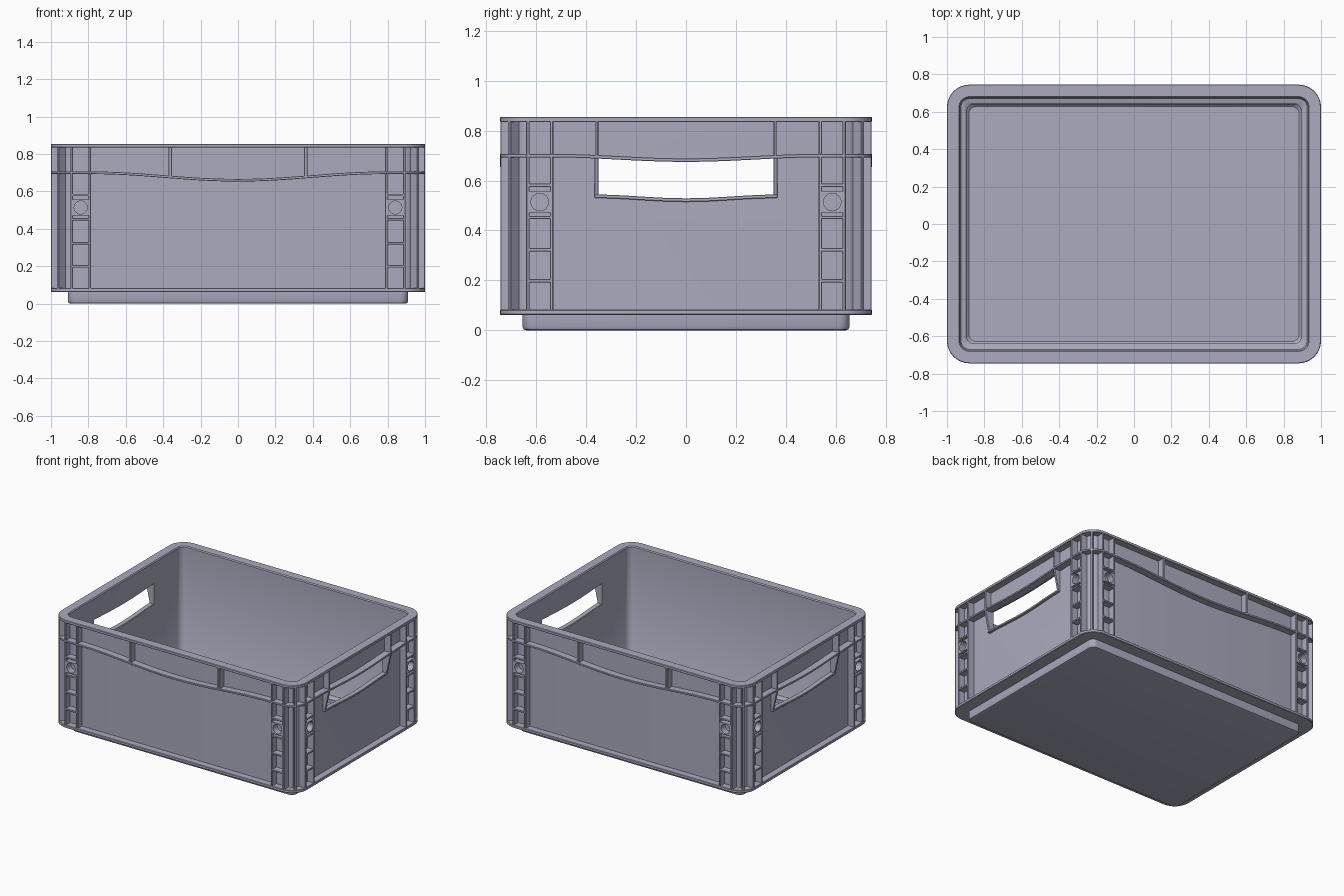
import bpy, bmesh, math

cube = bpy.data.objects.get("Cube")
if cube:
    bpy.data.objects.remove(cube, do_unlink=True)

HX, HY, TOP = 1.0, 0.745, 0.855      # half length, half width, height
BACK = 0.058                         # depth at which ribs are buried in the wall
FACE = 0.001                         # depth of the rib faces

mat = bpy.data.materials.new("grey_lilac_plastic")
mat.use_nodes = True
COLOR = (0.405, 0.405, 0.52, 1)
mat.diffuse_color = COLOR
bsdf = next(n for n in mat.node_tree.nodes if n.type == 'BSDF_PRINCIPLED')
bsdf.inputs["Base Color"].default_value = COLOR
bsdf.inputs["Roughness"].default_value = 0.6


def finish(name, bm, bevel=0):
    """Turn a bmesh into a shaded object."""
    bmesh.ops.recalc_face_normals(bm, faces=bm.faces)
    me = bpy.data.meshes.new(name)
    bm.to_mesh(me)
    bm.free()
    ob = bpy.data.objects.new(name, me)
    bpy.context.collection.objects.link(ob)
    me.materials.append(mat)
    if bevel:
        mod = ob.modifiers.new("soft_edges", 'BEVEL')
        mod.width, mod.segments, mod.limit_method = bevel, 1, 'ANGLE'
    return ob


def smooth(ob):
    bpy.ops.object.select_all(action='DESELECT')
    ob.select_set(True)
    bpy.context.view_layer.objects.active = ob
    bpy.ops.object.shade_smooth_by_angle(angle=math.radians(30))


def outline(d, straight=1, n=8):
    """Rounded rectangle set in by d from the outer footprint."""
    r = max(0.12 - d, 0.04)
    cx, cy = HX - d - r, HY - d - r
    pts = []
    for k, (sx, sy) in enumerate([(1, 1), (-1, 1), (-1, -1), (1, -1)]):
        for i in range(n + 1):
            a = math.pi / 2 * (k + i / n)
            pts.append((sx * cx + r * math.cos(a), sy * cy + r * math.sin(a)))
        nx, ny = [(-cx, cy + r), (-cx - r, -cy), (cx, -cy - r), (cx + r, cy)][k]
        px, py = pts[-1]
        for i in range(1, straight):
            t = i / straight
            pts.append((px + (nx - px) * t, py + (ny - py) * t))
    return pts


def loft(bm, rings, closed=False):
    """Skin closed rings; join last to first, or cap the ends."""
    vr = [[bm.verts.new(p) for p in ring] for ring in rings]
    n = len(vr[0])
    for a, b in zip(vr, vr[1:] + ([vr[0]] if closed else [])):
        for i in range(n):
            j = (i + 1) % n
            bm.faces.new((a[i], a[j], b[j], b[i]))
    if not closed:
        bm.faces.new(vr[0])
        bm.faces.new(vr[-1])


def place(wall, u, d, z):
    """Point on a wall: u along it, d inward from the outer face."""
    return [(u, d - HY, z), (HX - d, u, z), (-u, HY - d, z), (d - HX, -u, z)][wall]


def prism(bm, wall, u0, u1, section):
    """Extrude a (depth, height) section along a wall."""
    loft(bm, [[place(wall, u, d, z) for d, z in section] for u in (u0, u1)])


def block(bm, wall, u0, u1, z0, z1):
    prism(bm, wall, u0, u1, [(FACE, z0), (FACE, z1), (BACK, z1), (BACK, z0)])


def sag(t, half):
    return 0.5 * (1 + math.cos(math.pi * min(abs(t) / half, 1)))


def band_z(wall, u):
    """Centre height of the sagging belt."""
    return 0.70 - (0.018 * sag(u, 0.54) if wall % 2 else 0.04 * sag(u, 0.79))


def lip_z(u):
    return 0.541 - 0.015 * sag(u, 0.37)


# Tub: base, lower flange, wall, rim and hollow inside in one profile
profile = [(0.104, 0), (0.094, 0.004), (0.09, 0.014), (0.09, 0.062), (0.003, 0.062),
           (0, 0.065), (0, 0.08), (0.003, 0.083), (0.05, 0.083), (0.05, 0.834),
           (0.003, 0.834), (0, 0.837), (0, 0.852), (0.003, TOP), (0.064, TOP),
           (0.07, 0.848), (0.07, 0.085), (0.075, 0.076), (0.098, 0.07), (0.105, 0.062),
           (0.105, 0.032), (0.117, 0.02)]
bm = bmesh.new()
loft(bm, [[(x, y, z) for x, y in outline(d)] for d, z in profile])
tub = finish("tub", bm)

# Handle openings cut through both end walls
us = [-0.35 + 0.7 * i / 14 for i in range(15)]
hole = [(u, lip_z(u)) for u in us] + [(u, band_z(1, u)) for u in reversed(us)]
bm = bmesh.new()
loft(bm, [[(x, u, z) for u, z in hole] for x in (-1.2, 1.2)])
cutter = finish("handle_cutter", bm)
cutter.hide_render = True
cut = tub.modifiers.new("handles", 'BOOLEAN')
cut.object, cut.operation, cut.solver = cutter, 'DIFFERENCE', 'EXACT'
bpy.context.view_layer.objects.active = tub
bpy.ops.object.modifier_apply(modifier="handles")
bpy.data.objects.remove(cutter, do_unlink=True)
smooth(tub)

# Belt below the rim, sagging in the middle of each wall
bm = bmesh.new()
rings = []
for (xo, yo), (xi, yi) in zip(outline(0, 24), outline(BACK, 24)):
    if abs(yo) > HY - 0.001:
        zc = band_z(0, xo)
    elif abs(xo) > HX - 0.001:
        zc = band_z(1, yo)
    else:
        zc = 0.70
    rings.append([(xo, yo, zc - 0.007), (xo, yo, zc + 0.007),
                  (xi, yi, zc + 0.007), (xi, yi, zc - 0.007)])
loft(bm, rings, closed=True)
smooth(finish("belt", bm, 0.002))

# Upright ribs, ladder rungs and upper dividers
ribs, rungs, dividers = bmesh.new(), bmesh.new(), bmesh.new()
bosses = bmesh.new()
for wall in range(4):
    half = HY if wall % 2 else HX
    for s in (-1, 1):
        for off in (0.111, 0.207):
            u = s * (half - off)
            block(ribs, wall, u - 0.007, u + 0.007, 0.078, 0.839)
        mid = s * (half - 0.159)
        for z in (0.199, 0.323, 0.452, 0.581):
            block(rungs, wall, mid - 0.046, mid + 0.046, z - 0.0065, z + 0.0065)
        u = s * (0.357 if wall % 2 else 0.362)
        w = 0.006 if wall % 2 else 0.009
        block(dividers, wall, u - w, u + w, band_z(wall, u), 0.839)

        # Square boss with a round socket
        rect, circ = [], []
        for i in range(32):
            c, q = math.cos(math.tau * i / 32), math.sin(math.tau * i / 32)
            m = max(abs(c), abs(q))
            rect.append((mid + 0.046 * c / m, 0.514 + 0.042 * q / m))
            circ.append((mid + 0.035 * c, 0.514 + 0.035 * q))
        loft(bosses, [[place(wall, u, d, z) for u, z in ring] for ring, d in
                      ((rect, BACK), (rect, FACE), (circ, FACE), (circ, BACK))], closed=True)

# Radial rib on each rounded corner
for sx in (-1, 1):
    for sy in (-1, 1):
        c = math.sqrt(0.5)
        plan = [(r * c - t * c, r * c + t * c) for r, t in
                ((0.06, -0.008), (0.119, -0.008), (0.119, 0.008), (0.06, 0.008))]
        loft(ribs, [[(sx * (0.88 + x), sy * (0.625 + y), z) for x, y in plan]
                    for z in (0.078, 0.839)])

finish("upright_ribs", ribs, 0.003)
finish("ladder_rungs", rungs, 0.002)
finish("upper_dividers", dividers, 0.003)
smooth(finish("socket_bosses", bosses))

# Handle surrounds: tapered side cheeks and a curved lower lip
cheeks, lips = bmesh.new(), bmesh.new()
for wall in (1, 3):
    for s in (-1, 1):
        prism(cheeks, wall, s * 0.35, s * 0.366,
              [(BACK, 0.692), (FACE, 0.692), (0.036, 0.535), (BACK, 0.535)])
    path = [-0.366 + 0.732 * i / 16 for i in range(17)]
    loft(lips, [[place(wall, u, d, lip_z(u) + h) for d, h in
                 ((0.032, -0.011), (0.032, 0.003), (0.069, 0.003), (0.069, -0.011))]
                for u in path])
finish("handle_cheeks", cheeks, 0.002)
smooth(finish("handle_lips", lips, 0.002))
